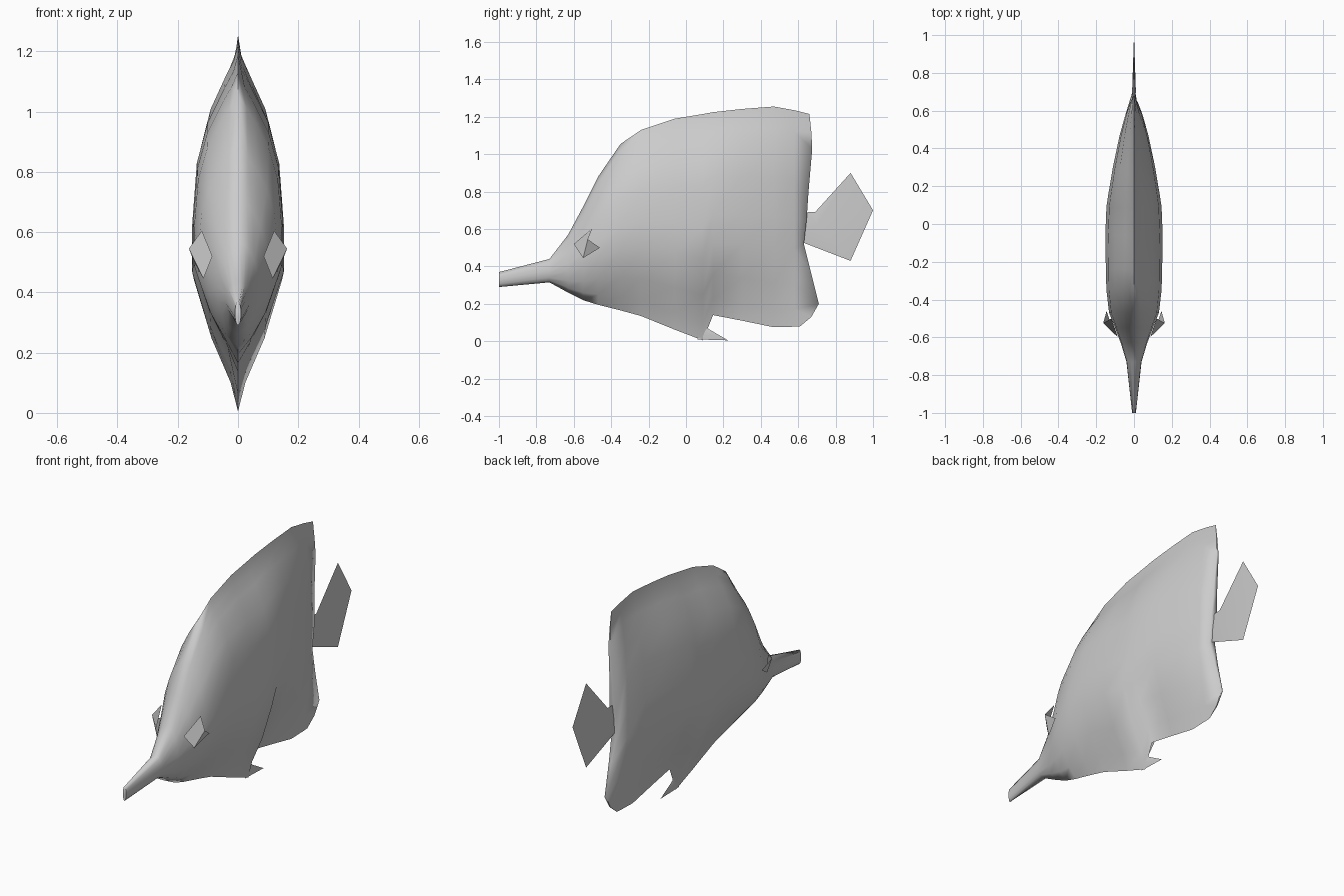
import bpy, bmesh, math

if "Cube" in bpy.data.objects:
    bpy.data.objects.remove(bpy.data.objects["Cube"])


def finish(name, bm, angle=50):
    bmesh.ops.recalc_face_normals(bm, faces=bm.faces)
    mesh = bpy.data.meshes.new(name)
    bm.to_mesh(mesh)
    bm.free()
    ob = bpy.data.objects.new(name, mesh)
    bpy.context.collection.objects.link(ob)
    bpy.ops.object.select_all(action='DESELECT')
    ob.select_set(True)
    bpy.context.view_layer.objects.active = ob
    bpy.ops.object.shade_smooth_by_angle(angle=math.radians(angle))
    return ob


# Body stations: y, bottom z, top z, half width, roundness of the section
stations = [
    (-1.00, .29, .37, .010, 1), (-.73, .315, .44, .040, 1),
    (-.63, .26, .57, .070, .8), (-.55, .22, .72, .10, .6),
    (-.47, .195, .88, .132, .45), (-.35, .165, 1.055, .146, .3),
    (-.24, .135, 1.13, .149, .15), (-.06, .062, 1.19, .152, 0),
    (.09, .005, 1.215, .146, 0), (.145, .14, 1.225, .138, 0),
    (.30, .11, 1.242, .112, 0), (.47, .075, 1.255, .076, 0),
    (.58, .078, 1.235, .045, 0)]
# Section of the flank: fraction of height, fraction of width
section = [(0, 0), (.08, .17), (.2, .6), (.36, 1), (.5, 1),
           (.68, .9), (.8, .66), (.9, .3), (.95, .1), (1, 0)]
# Rear edge from belly to back: y, z, half width
rear = [(.61, .08, 0), (.67, .13, .003), (.71, .20, .005), (.665, .38, .01),
        (.63, .52, .018), (.645, .65, .02), (.655, .80, .012),
        (.675, 1.03, .006), (.67, 1.12, .003), (.66, 1.215, 0)]

bm = bmesh.new()
rings = []
for y, lo, hi, w, e in stations:
    side = [(w * (p * (1 - e) + e * 2 * math.sqrt(t * (1 - t))), y, lo + t * (hi - lo))
            for t, p in section]
    rings.append(side)
rings.append([(w, y, z) for y, z, w in rear])
loops = []
for side in rings:
    pts = side + [(-x, y, z) for x, y, z in side[-2:0:-1]]
    loops.append([bm.verts.new(p) for p in pts])
n = len(loops[0])
for a, b in zip(loops, loops[1:]):
    for i in range(n):
        j = (i + 1) % n
        bm.faces.new((a[i], a[j], b[j], b[i]))
bm.faces.new(loops[0])
for i in range(len(section) - 1):
    j, k, m = i + 1, -i % n, -(i + 1) % n
    bm.faces.new(list(dict.fromkeys((loops[-1][i], loops[-1][j], loops[-1][m], loops[-1][k]))))
finish("fish_body", bm, 80)


# Thin ridged fins: outline in y, z fanned to a raised point on each side
def ridged_fin(name, outline, ridge, thick):
    bm = bmesh.new()
    rim = [bm.verts.new((0, y, z)) for y, z in outline]
    for s in (-1, 1):
        top = bm.verts.new((s * thick, *ridge))
        for i in range(len(rim)):
            bm.faces.new((rim[i], rim[(i + 1) % len(rim)], top))
    finish(name, bm)


ridged_fin("tail_fin", [(.60, .60), (.65, .69), (.69, .69), (.88, .90),
                        (1.0, .70), (.88, .43), (.62, .53)], (.70, .62), .010)
ridged_fin("pelvic_fin", [(.06, .01), (.09, .09), (.13, .06), (.225, .005)], (.11, .04), .008)

# Small cheek plates standing off both sides of the head
for s, label in ((-1, "left"), (1, "right")):
    bm = bmesh.new()
    plate = [(.085, -.60, .52), (.12, -.50, .605), (.163, -.525, .545),
             (.145, -.46, .50), (.115, -.55, .445)]
    bm.faces.new([bm.verts.new((s * x, y, z)) for x, y, z in
                  (plate[0], plate[1], plate[2], plate[4])])
    a, b, c = [bm.verts.new((s * x, y, z)) for x, y, z in (plate[2], plate[3], plate[4])]
    bm.faces.new((a, b, c))
    finish("cheek_plate_" + label, bm)
